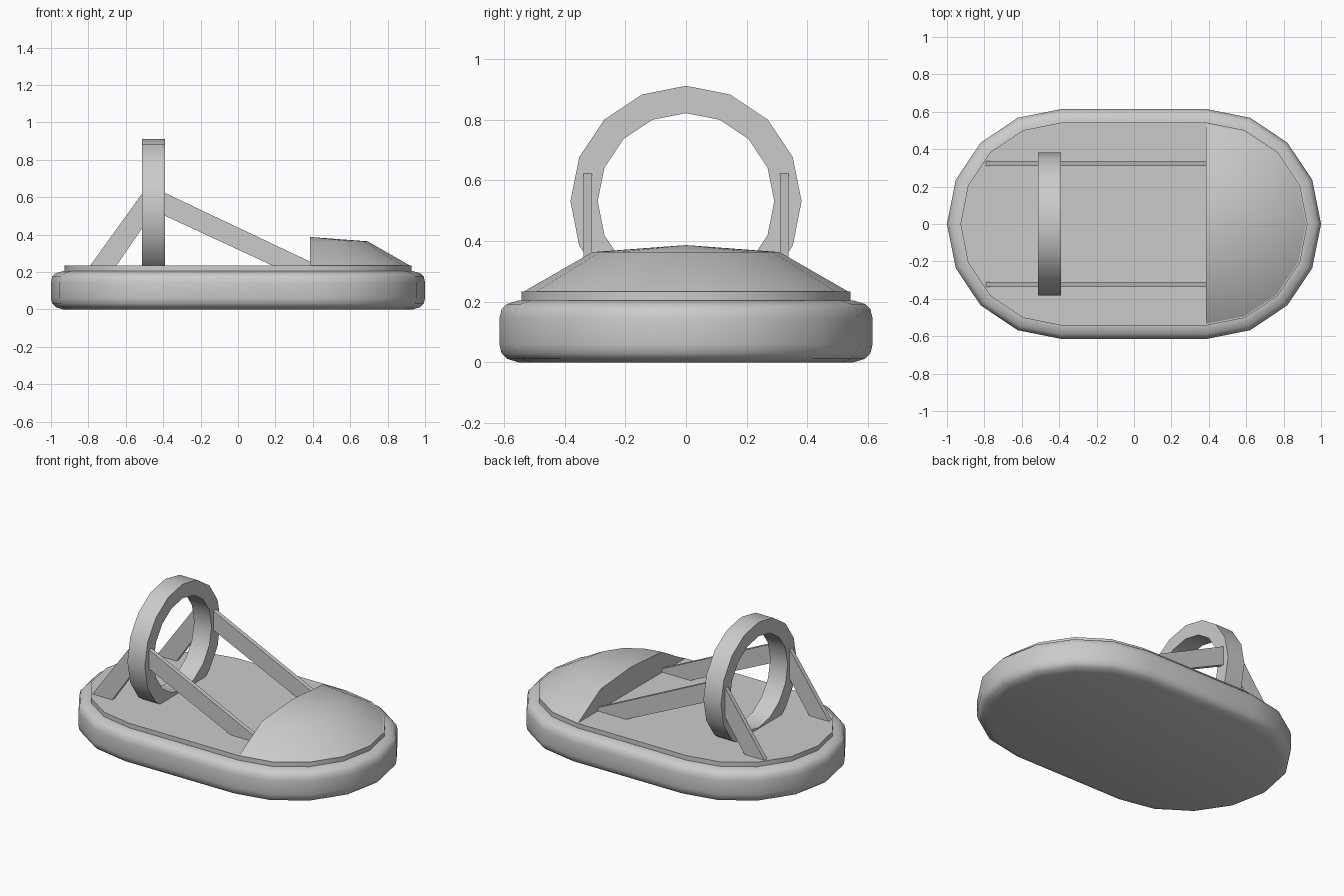
import bpy, bmesh
from math import sin, cos, pi, radians

if "Cube" in bpy.data.objects:
    bpy.data.objects.remove(bpy.data.objects["Cube"])

CX, R = 0.385, 0.615          # end-cap centre offset and outer hull radius


def stadium(r, z):
    # two half circles of 8 segments joined by straight sides
    pts = [(CX + r * cos(a), r * sin(a), z) for a in [-pi / 2 + i * pi / 8 for i in range(9)]]
    return pts + [(-x, -y, z) for x, y, _ in pts]


def loft(name, rings, cap=True, closed=False, angle=32):
    bm = bmesh.new()
    loops = [[bm.verts.new(p) for p in ring] for ring in rings]
    n = len(loops[0])
    pairs = list(zip(loops, loops[1:])) + ([(loops[-1], loops[0])] if closed else [])
    for a, b in pairs:
        for i in range(n):
            j = (i + 1) % n
            bm.faces.new((a[i], a[j], b[j], b[i]))
    if cap:
        bm.faces.new(loops[0])
        bm.faces.new(loops[-1])
    return finish(name, bm, angle)


def finish(name, bm, angle):
    bmesh.ops.recalc_face_normals(bm, faces=bm.faces)
    me = bpy.data.meshes.new(name)
    bm.to_mesh(me)
    bm.free()
    ob = bpy.data.objects.new(name, me)
    bpy.context.collection.objects.link(ob)
    bpy.ops.object.select_all(action='DESELECT')
    bpy.context.view_layer.objects.active = ob
    ob.select_set(True)
    if angle:
        bpy.ops.object.shade_smooth_by_angle(angle=radians(angle))
    return ob


# Inflated skirt with rounded edge
profile = [(0.065, 0), (0.025, 0.012), (0.007, 0.03), (0, 0.06),
           (0, 0.145), (0.007, 0.175), (0.025, 0.193), (0.065, 0.205)]
loft("skirt", [stadium(R - d, z) for d, z in profile], angle=40)

# Deck plate
loft("deck", [stadium(0.543, 0.19), stadium(0.543, 0.234)])

# Bow cover: half dome with a flat rear face
bm = bmesh.new()
arcs = [[bm.verts.new((CX + r * cos(a), r * sin(a), z))
         for a in [-pi / 2 + i * pi / 8 for i in range(9)]]
        for r, z in [(0.538, 0.232), (0.308, 0.364)]]
apex = bm.verts.new((CX, 0, 0.387))
low, high = arcs
for i in range(8):
    bm.faces.new((low[i], low[i + 1], high[i + 1], high[i]))
    bm.faces.new((high[i], high[i + 1], apex))
bm.faces.new((low[0], high[0], apex, high[-1], low[-1]))
bm.faces.new(low)
finish("bow_cover", bm, 32)

# Fan duct ring
def circle(x, r):
    return [(x, r * sin(i * pi / 8), 0.531 + r * cos(i * pi / 8)) for i in range(16)]

loft("fan_duct", [circle(-0.513, 0.381), circle(-0.39, 0.381),
                  circle(-0.39, 0.291), circle(-0.513, 0.291)],
     cap=False, closed=True)

# Braces on both sides of the duct
braces = {
    "front_brace": [(-0.40, 0.627), (0.43, 0.234), (0.185, 0.234), (-0.40, 0.505)],
    "rear_brace": [(-0.79, 0.234), (-0.51, 0.623), (-0.50, 0.623), (-0.50, 0.452), (-0.65, 0.234)],
}
for name, outline in braces.items():
    for side, label in ((-1, "right"), (1, "left")):
        loft(f"{name}_{label}", [[(x, side * y, z) for x, z in outline]
                                 for y in (0.31, 0.338)], angle=0)
